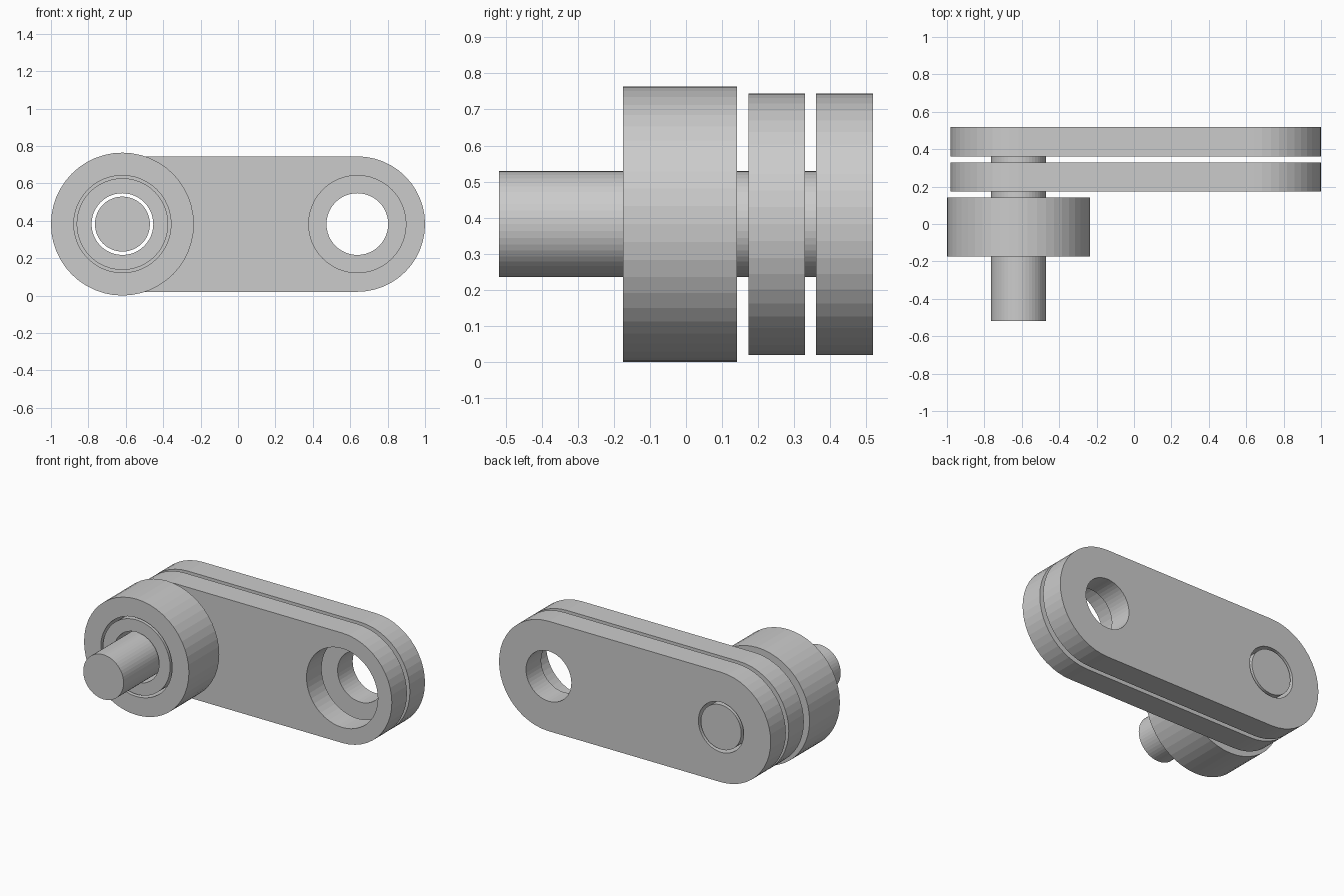
import bpy
import bmesh
from math import sin, cos, pi

if "Cube" in bpy.data.objects:
    bpy.data.objects.remove(bpy.data.objects["Cube"])

ZC = 0.382                   # height of the link axis
PIN_X, HOLE_X = -0.618, 0.638
SEG = 48


def arc(cx, r, start, end, n):
    """Points on a circular arc in the XZ plane."""
    return [(cx + r * cos(start + (end - start) * i / n),
             ZC + r * sin(start + (end - start) * i / n)) for i in range(n + 1)]


def circle(cx, r):
    return arc(cx, r, 0, 2 * pi, SEG)[:-1]


def slab(name, loops, y0, y1):
    """Fill an outline with holes and thicken it from y0 to y1."""
    bm = bmesh.new()
    edges = []
    for loop in loops:
        vs = [bm.verts.new((x, (y0 + y1) / 2, z)) for x, z in loop]
        edges += [bm.edges.new((vs[i - 1], vs[i])) for i in range(len(vs))]
    bmesh.ops.triangle_fill(bm, use_beauty=True, use_dissolve=False,
                            edges=edges, normal=(0, -1, 0))
    bmesh.ops.recalc_face_normals(bm, faces=bm.faces)
    mesh = bpy.data.meshes.new(name)
    bm.to_mesh(mesh)
    bm.free()
    obj = bpy.data.objects.new(name, mesh)
    bpy.context.collection.objects.link(obj)
    mod = obj.modifiers.new("thickness", 'SOLIDIFY')
    mod.thickness = y1 - y0
    mod.offset = 0
    return obj


# Side plates: rounded bars with a hole at each end
for name, hole_r, y0, y1 in (("inner_plate", 0.26, 0.173, 0.33),
                             ("outer_plate", 0.165, 0.361, 0.518)):
    outline = (arc(HOLE_X, 0.362, -pi / 2, pi / 2, SEG // 2)
               + arc(PIN_X, 0.362, pi / 2, 3 * pi / 2, SEG // 2))
    slab(name, [outline, circle(PIN_X, hole_r), circle(HOLE_X, hole_r)], y0, y1)

# Roller turning on a bushing
slab("roller", [circle(PIN_X, 0.382), circle(PIN_X, 0.26)], -0.174, 0.142)
slab("bushing", [circle(PIN_X, 0.245), circle(PIN_X, 0.165)], -0.174, 0.142)

# Pin running through everything
slab("pin", [circle(PIN_X, 0.147)], -0.518, 0.518)
